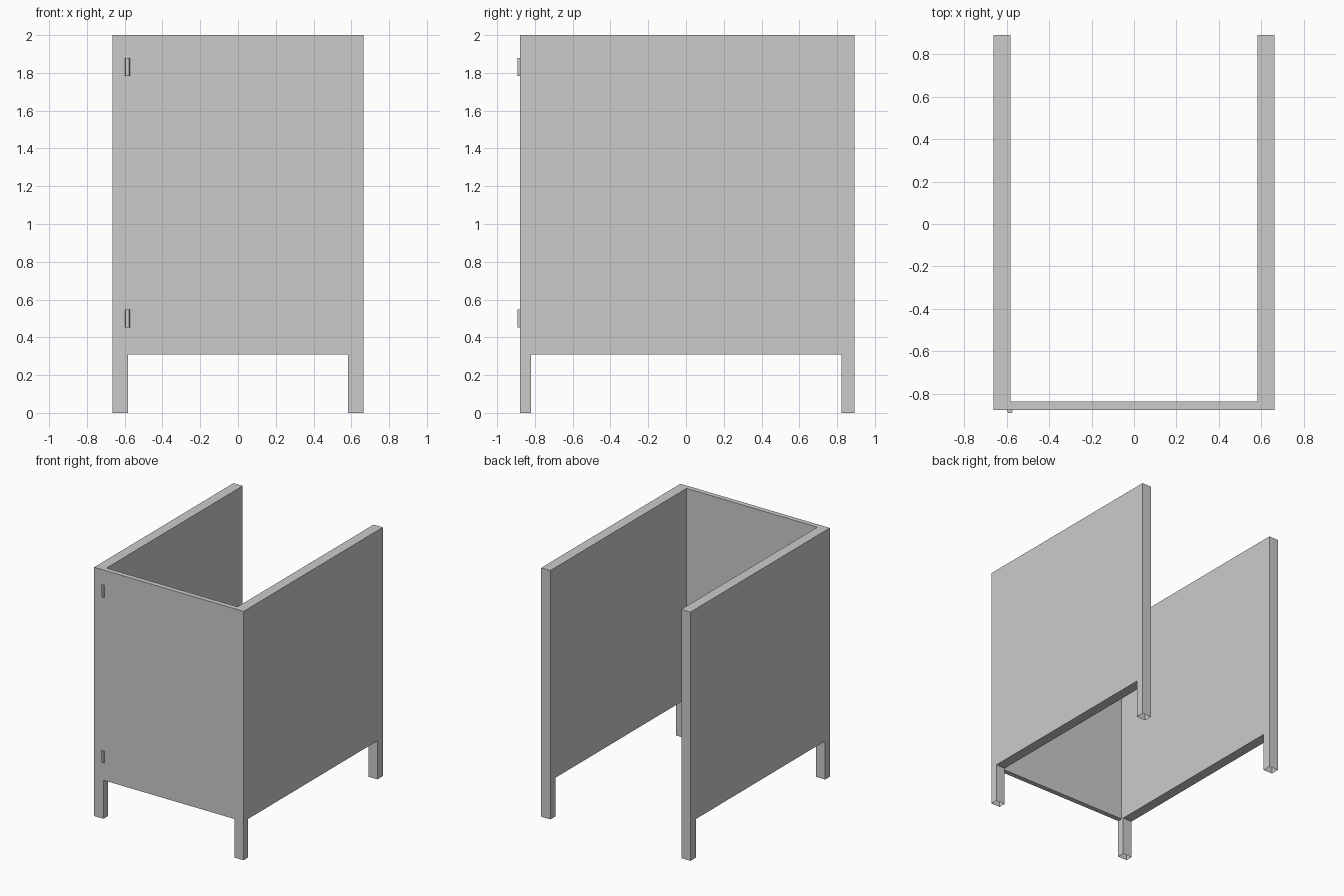
import bpy, bmesh
from mathutils import Vector

if "Cube" in bpy.data.objects:
    bpy.data.objects.remove(bpy.data.objects["Cube"])

FRONT, BACK, RAIL = -0.878, 0.891, 0.31
INNER, OUTER = 0.582, 0.664


def prism(name, points, offset, open_feet=False):
    """Extrude a flat outline along offset; optionally leave the feet open."""
    bm = bmesh.new()
    base = bm.faces.new([bm.verts.new(p) for p in points])
    ext = bmesh.ops.extrude_face_region(bm, geom=[base], use_keep_orig=True)
    verts = [g for g in ext["geom"] if isinstance(g, bmesh.types.BMVert)]
    bmesh.ops.translate(bm, verts=verts, vec=Vector(offset))
    bmesh.ops.recalc_face_normals(bm, faces=bm.faces[:])
    if open_feet:
        feet = [f for f in bm.faces if all(v.co.z < 1e-4 for v in f.verts)]
        bmesh.ops.delete(bm, geom=feet, context='FACES_ONLY')
    mesh = bpy.data.meshes.new(name)
    bm.to_mesh(mesh)
    bm.free()
    obj = bpy.data.objects.new(name, mesh)
    bpy.context.collection.objects.link(obj)
    return obj


# Side walls with integral hollow feet
side = [(FRONT, 0), (-0.82, 0), (-0.82, RAIL), (0.824, RAIL),
        (0.824, 0), (BACK, 0), (BACK, 2), (FRONT, 2)]
for name, x in (("left_wall", -OUTER), ("right_wall", INNER)):
    prism(name, [(x, y, z) for y, z in side], (OUTER - INNER, 0, 0), open_feet=True)

# Front door panel between the walls
door = [(-INNER, RAIL), (INNER, RAIL), (INNER, 2), (-INNER, 2)]
prism("door", [(x, FRONT, z) for x, z in door], (0, 0.04, 0))

# Door hinges, chamfered in section
section = [(-0.598, FRONT), (-0.595, -0.891), (-0.577, -0.891), (-0.571, FRONT)]
for name, z in (("lower_hinge", 0.453), ("upper_hinge", 1.784)):
    prism(name, [(x, y, z) for x, y in section], (0, 0, 0.095))
